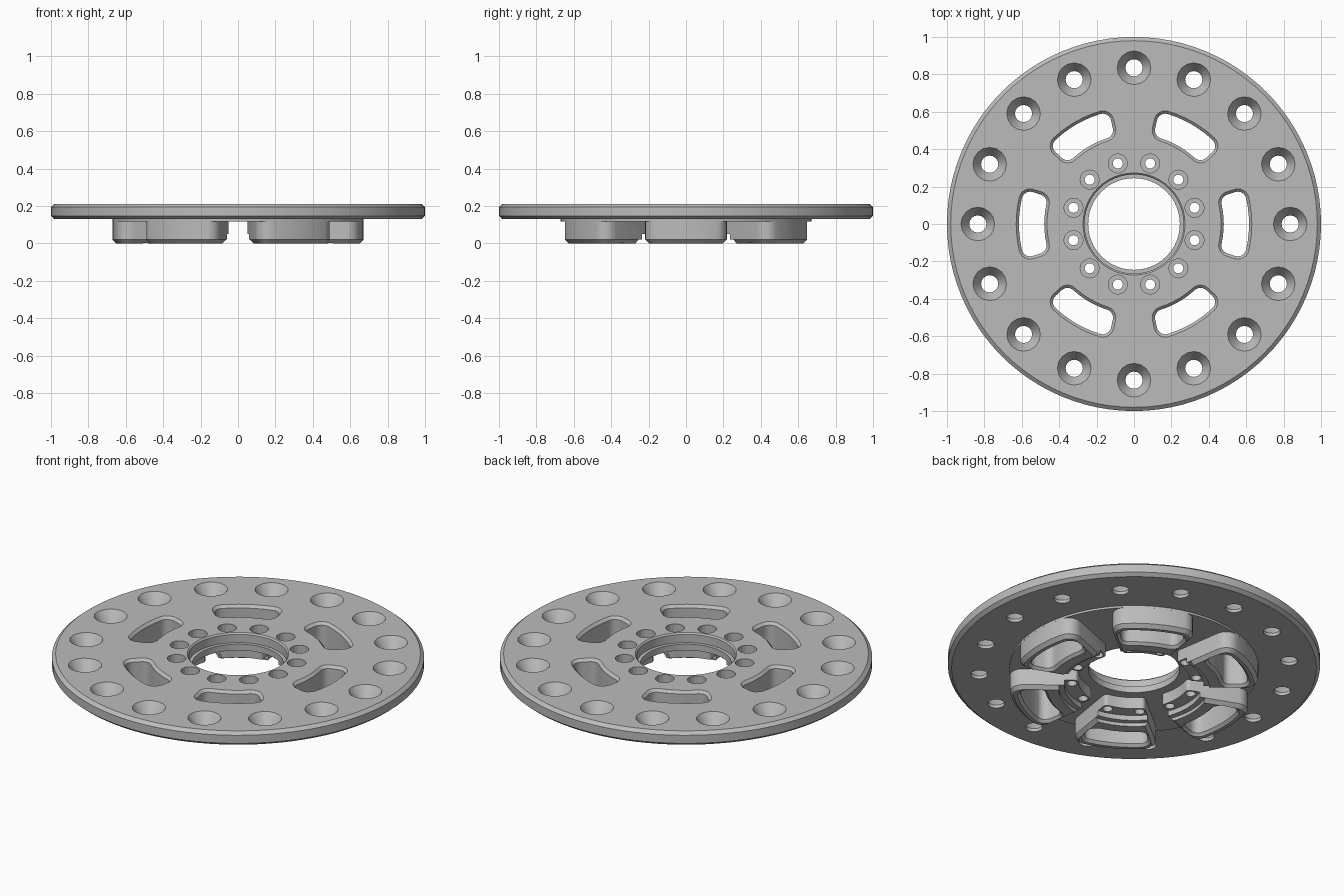
import bpy, bmesh
from math import sin, cos, asin, pi, radians, tau

cube = bpy.data.objects.get("Cube")
if cube:
    bpy.data.objects.remove(cube, do_unlink=True)

metal = bpy.data.materials.new("light_grey_metal")
metal.use_nodes = True
grey = (0.5, 0.5, 0.5, 1)
metal.diffuse_color = grey
metal.node_tree.nodes["Principled BSDF"].inputs["Base Color"].default_value = grey


def circle(r, n, cx=0.0, cy=0.0):
    return [(cx + r * cos(tau * i / n), cy + r * sin(tau * i / n)) for i in range(n)]


def sector(r0, r1, half, f0, f1, grow=0.0, turn=0.0, steps=6):
    """Ring sector with rounded corners, grown outward by an offset."""
    a0 = half - asin(f0 / (r0 + f0))
    a1 = half - asin(f1 / (r1 - f1))
    side = half + pi / 2
    pts = []

    def arc(cr, ca, f, start, end):
        for i in range(steps + 1):
            t = start + (end - start) * i / steps
            pts.append((cr * cos(ca) + f * cos(t), cr * sin(ca) + f * sin(t)))

    def rim(r, start, end):
        for i in range(1, steps):
            t = start + (end - start) * i / steps
            pts.append((r * cos(t), r * sin(t)))

    rim(r1 + grow, -a1, a1)
    arc(r1 - f1, a1, f1 + grow, a1, side)
    arc(r0 + f0, a0, f0 + grow, side, a0 + pi)
    rim(r0 - grow, a0, -a0)
    arc(r0 + f0, -a0, f0 + grow, pi - a0, tau - side)
    arc(r1 - f1, -a1, f1 + grow, -side, -a1)
    return [(x * cos(turn) - y * sin(turn), x * sin(turn) + y * cos(turn)) for x, y in pts]


def loft(bm, layers):
    """Closed solid through (z, outline) layers, from bottom to top."""
    rings = [[bm.verts.new((x, y, z)) for x, y in pts] for z, pts in layers]
    for low, high in zip(rings, rings[1:]):
        for i in range(len(low)):
            j = (i + 1) % len(low)
            bm.faces.new((low[i], low[j], high[j], high[i]))
    bm.faces.new(rings[0][::-1])
    bm.faces.new(rings[-1])


def round_solid(bm, profile, n, cx=0.0, cy=0.0):
    loft(bm, [(z, circle(r, n, cx, cy)) for z, r in profile])


def make_object(name, bm):
    bmesh.ops.recalc_face_normals(bm, faces=bm.faces[:])
    mesh = bpy.data.meshes.new(name)
    bm.to_mesh(mesh)
    bm.free()
    obj = bpy.data.objects.new(name, mesh)
    mesh.materials.append(metal)
    bpy.context.scene.collection.objects.link(obj)
    return obj


def combine(target, tool, operation):
    mod = target.modifiers.new(operation.lower(), 'BOOLEAN')
    mod.operation, mod.solver, mod.object = operation, 'EXACT', tool
    with bpy.context.temp_override(object=target, active_object=target):
        bpy.ops.object.modifier_apply(modifier=mod.name)
    bpy.data.objects.remove(tool, do_unlink=True)


sixths = [radians(60 * k) for k in range(6)]

# Main disc with chamfered rim and a shallow raised face below
bm = bmesh.new()
round_solid(bm, [(0.118, 0.67), (0.13, 0.67), (0.13, 0.98), (0.147, 1.0),
                 (0.195, 1.0), (0.212, 0.98)], 96)
plate = make_object("flange_plate", bm)

# Six bosses under the slots
bm = bmesh.new()
for turn in sixths:
    loft(bm, [(z, sector(0.3, 0.67, radians(21), 0.022, 0.07, grow, turn))
              for z, grow in [(0, -0.02), (0.02, 0), (0.125, 0)]])
combine(plate, make_object("bosses", bm), 'UNION')

# Stepped centre bore, also stepping the inner ends of the bosses
bm = bmesh.new()
round_solid(bm, [(-0.1, 0.405), (0.02, 0.405), (0.02, 0.375), (0.05, 0.375),
                 (0.05, 0.245), (0.155, 0.245), (0.155, 0.265), (0.204, 0.265),
                 (0.224, 0.285)], 48)
combine(plate, make_object("bore_cutter", bm), 'DIFFERENCE')

# Chamfered slots, countersunk rim holes and counterbored hub holes
bm = bmesh.new()
for turn in sixths:
    loft(bm, [(z, sector(0.48, 0.615, radians(17.5), 0.045, 0.045, grow, turn))
              for z, grow in [(-0.02, 0.035), (0.015, 0), (0.197, 0), (0.232, 0.035)]])
for k in range(16):
    a = tau * k / 16
    round_solid(bm, [(-0.1, 0.046), (0.148, 0.046), (0.212, 0.09), (0.3, 0.09)],
                16, 0.835 * cos(a), 0.835 * sin(a))
for k in range(12):
    a = radians(15 + 30 * k)
    round_solid(bm, [(-0.1, 0.027), (0.14, 0.027), (0.14, 0.051), (0.3, 0.051)],
                16, 0.335 * cos(a), 0.335 * sin(a))
combine(plate, make_object("hole_cutter", bm), 'DIFFERENCE')

# Smooth shading with crisp edges
bpy.ops.object.select_all(action='DESELECT')
plate.select_set(True)
bpy.context.view_layer.objects.active = plate
bpy.ops.object.shade_smooth_by_angle(angle=radians(20))
